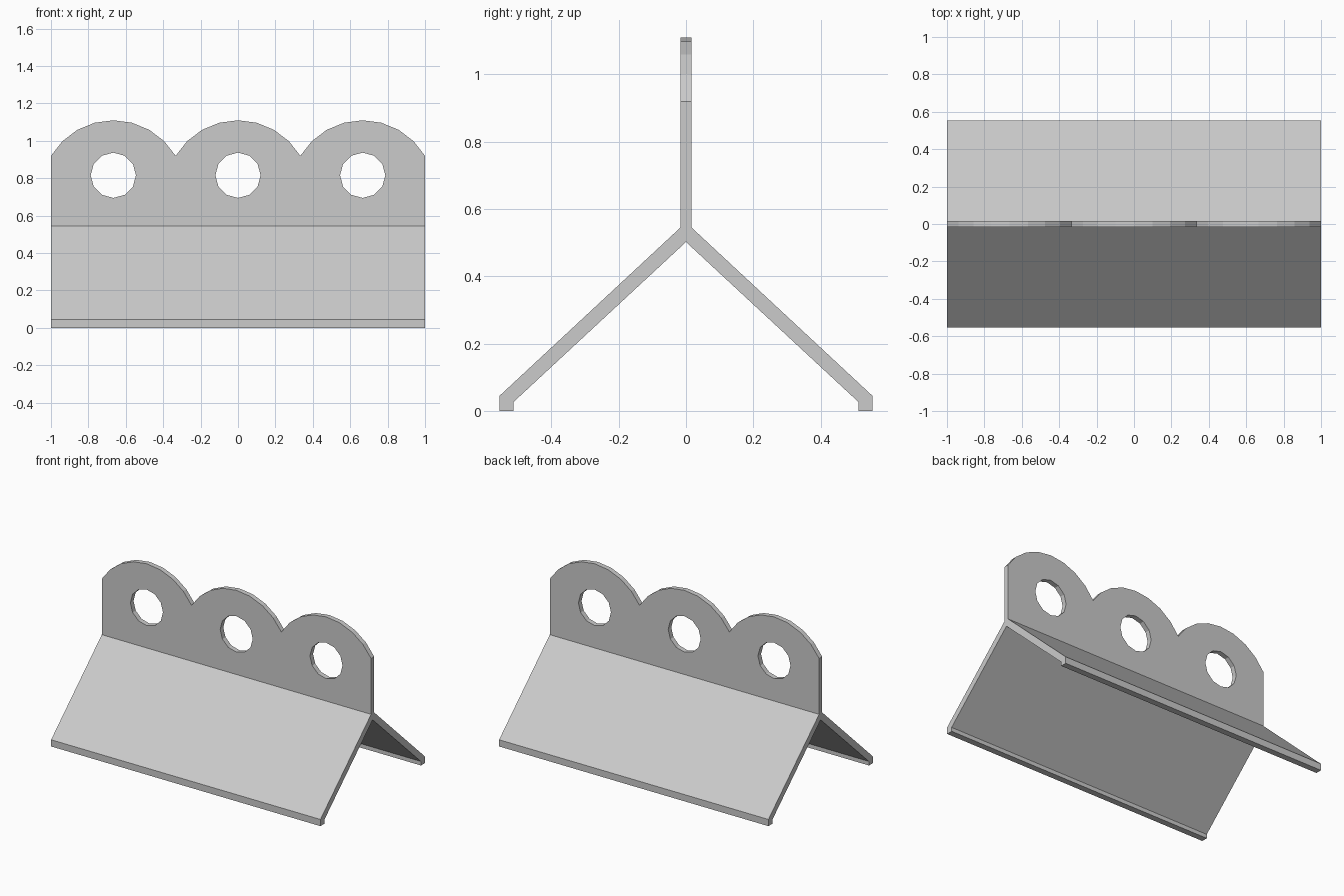
import bpy, bmesh
from math import sin, cos, radians, pi

if "Cube" in bpy.data.objects:
    bpy.data.objects.remove(bpy.data.objects["Cube"])


def prism(name, points, offset):
    """Extrude a closed 3D outline along offset, centred on the outline plane."""
    bm = bmesh.new()
    ox, oy, oz = offset
    verts = [bm.verts.new((x - ox / 2, y - oy / 2, z - oz / 2)) for x, y, z in points]
    face = bm.faces.new(verts)
    ext = bmesh.ops.extrude_face_region(bm, geom=[face])
    bmesh.ops.translate(bm, vec=offset,
                        verts=[v for v in ext["geom"] if isinstance(v, bmesh.types.BMVert)])
    bmesh.ops.recalc_face_normals(bm, faces=bm.faces)
    mesh = bpy.data.meshes.new(name)
    bm.to_mesh(mesh)
    bm.free()
    obj = bpy.data.objects.new(name, mesh)
    bpy.context.collection.objects.link(obj)
    return obj


def cut(target, cutter, operation):
    """Apply a boolean and remove the cutter."""
    mod = target.modifiers.new("cut", "BOOLEAN")
    mod.operation, mod.solver, mod.object = operation, "EXACT", cutter
    bpy.context.view_layer.objects.active = target
    bpy.ops.object.modifier_apply(modifier=mod.name)
    bpy.data.objects.remove(cutter)


centres = (-2 / 3, 0, 2 / 3)

# Bracket: inverted-Y cross-section (right half mirrored), extruded along x
half = [(0.0165, 1.2), (0.0165, 0.545), (0.554, 0.045), (0.554, 0), (0.512, 0), (0.512, 0.027)]
section = half + [(0, 0.502)] + [(-y, z) for y, z in reversed(half)]
bracket = prism("bracket", [(0, y, z) for y, z in section], (2.2, 0, 0))

# Scalloped silhouette: three arcs of eight segments
radius, arc_z, span = 0.387, 0.723, 59.4
outline = [(1, -0.1), (-1, -0.1)]
for n, cx in enumerate(centres):
    for i in range(0 if n == 0 else 1, 9):
        a = radians(-span + i * span / 4)
        x = cx + sin(a) * radius if 0 < i < 8 else cx + (1 / 3 if i else -1 / 3)
        outline.append((x, arc_z + cos(a) * radius))
cut(bracket, prism("silhouette", [(x, 0, z) for x, z in outline], (0, 2, 0)), "INTERSECT")

# Three twelve-sided holes through the upright plate
for cx in centres:
    ring = [(cx + 0.121 * cos(i * pi / 6), 0, 0.816 + 0.121 * sin(i * pi / 6)) for i in range(12)]
    cut(bracket, prism("hole", ring, (0, 0.4, 0)), "DIFFERENCE")
